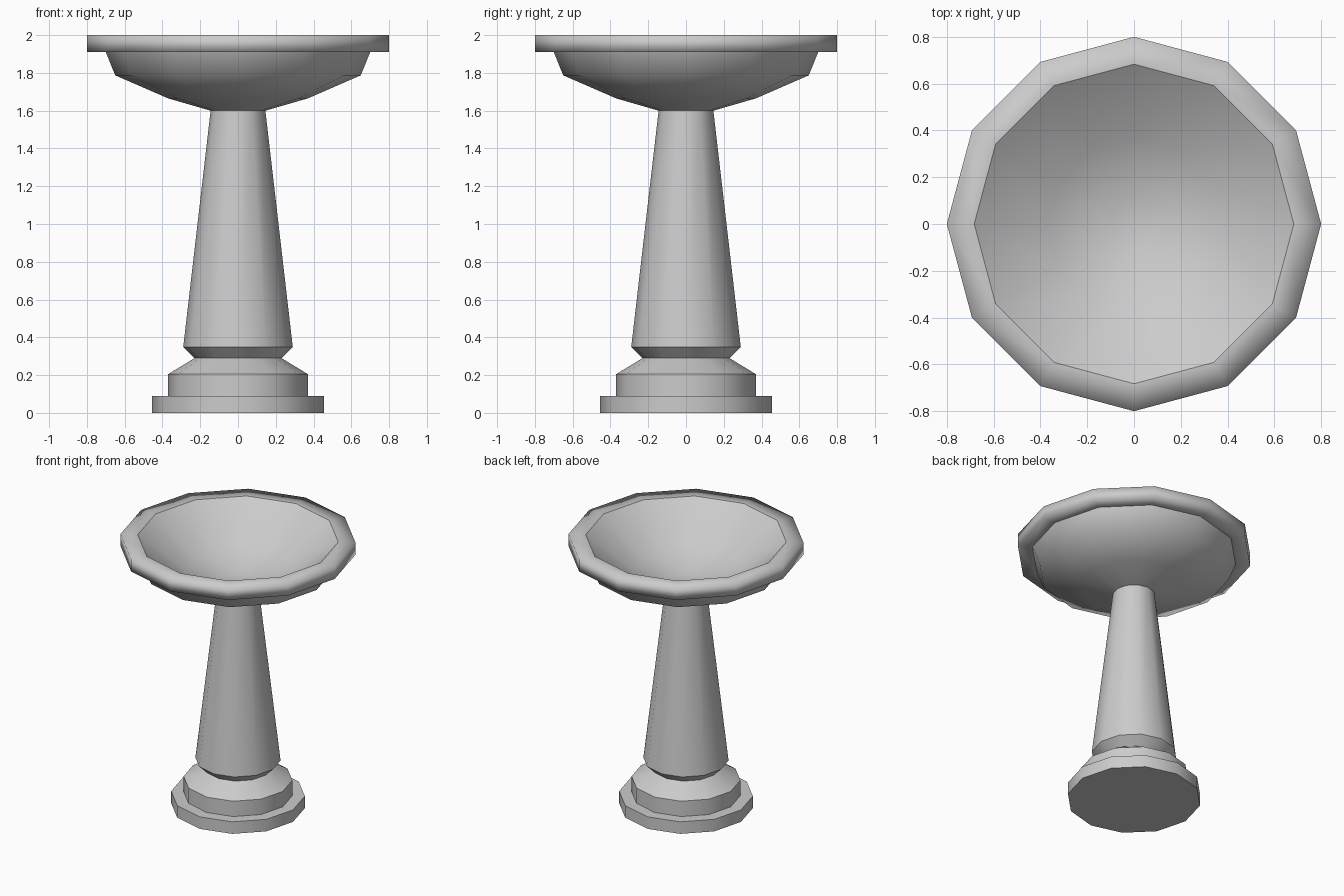
import bpy, bmesh
from math import cos, sin, pi

if "Cube" in bpy.data.objects:
    bpy.data.objects.remove(bpy.data.objects["Cube"])

SIDES = 12


def lathe(name, profile, sharp):
    """Spin (radius, z) points into a closed 12-sided solid; 'sharp' lists creased rings."""
    bm = bmesh.new()
    rings = [[bm.verts.new((r * cos(2 * pi * i / SIDES), r * sin(2 * pi * i / SIDES), z))
              for i in range(SIDES)] for r, z in profile]
    for a, b in zip(rings, rings[1:]):
        for i in range(SIDES):
            j = (i + 1) % SIDES
            bm.faces.new((a[i], a[j], b[j], b[i]))
    bm.faces.new(rings[0][::-1])
    bm.faces.new(rings[-1])
    for k in sharp:
        for i in range(SIDES):
            bm.edges.get((rings[k][i], rings[k][(i + 1) % SIDES])).smooth = False
    for f in bm.faces:
        f.smooth = True
    bmesh.ops.recalc_face_normals(bm, faces=bm.faces[:])
    mesh = bpy.data.meshes.new(name)
    bm.to_mesh(mesh)
    bm.free()
    obj = bpy.data.objects.new(name, mesh)
    bpy.context.collection.objects.link(obj)
    return obj


# Stepped foot and tapering column
lathe("pedestal", [(0.455, 0), (0.455, 0.09), (0.37, 0.09), (0.37, 0.205), (0.23, 0.29),
                   (0.29, 0.349), (0.145, 1.60)], range(7))

# Basin: outer bowl, rounded-shaded rim, shallow hollow inside
lathe("basin", [(0.145, 1.60), (0.37, 1.665), (0.65, 1.787), (0.70, 1.91),
                (0.80, 1.91), (0.80, 2.0), (0.683, 2.0),
                (0.37, 1.77), (0.10, 1.69)], [0, 3, 6])
